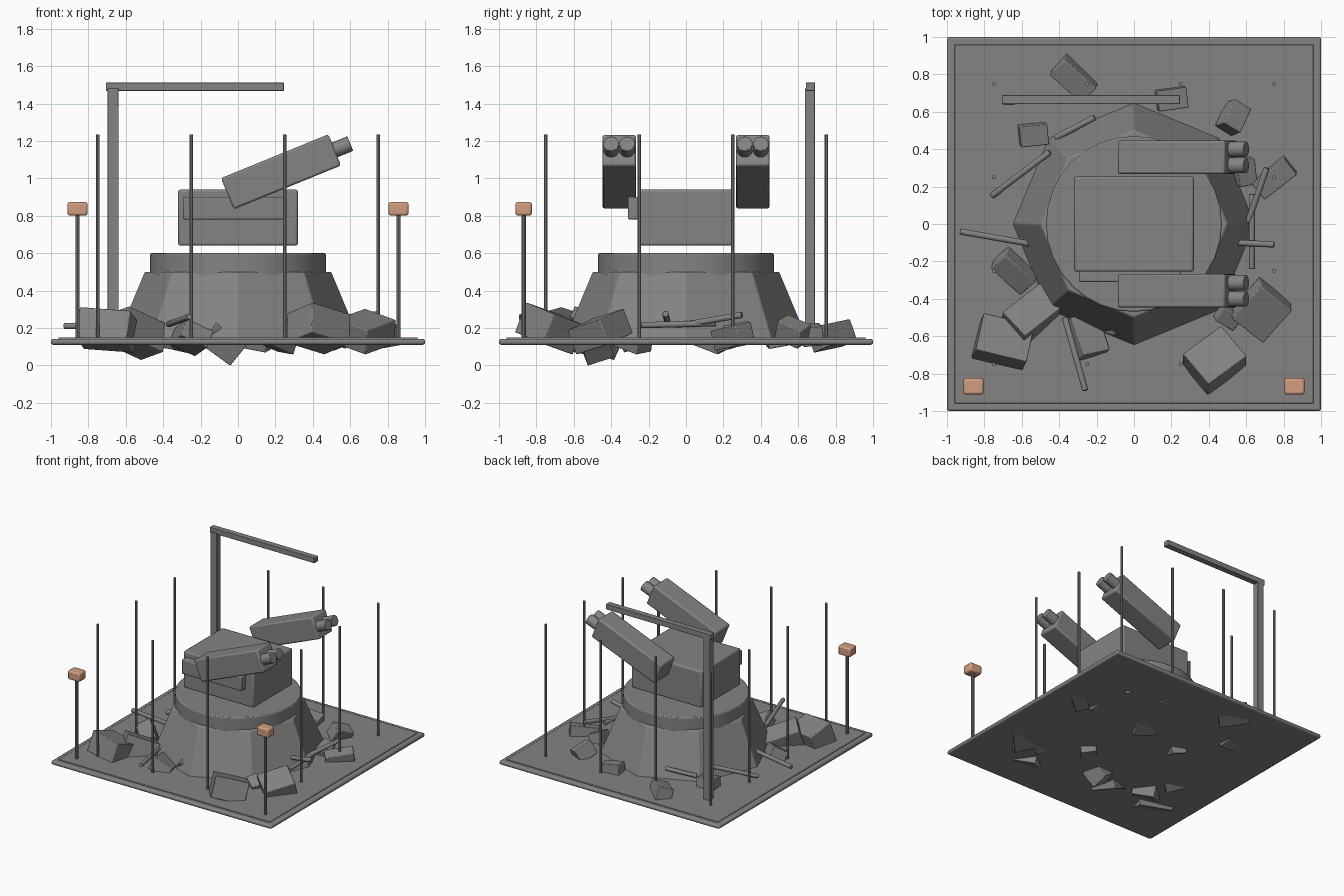
import bpy, math
from mathutils import Vector, Euler


def material(name, colour):
    m = bpy.data.materials.new(name)
    m.diffuse_color = (*colour, 1)
    return m


GREY = material("concrete grey", (0.235, 0.23, 0.223))
TAN = material("lamp tan", (0.64, 0.345, 0.215))


def finish(ob, name, mat, bevel=0.0, segments=2):
    ob.name = name
    ob.data.materials.append(mat)
    if bevel:
        mod = ob.modifiers.new("soft edges", 'BEVEL')
        mod.width, mod.segments = bevel, segments
        mod.limit_method = 'ANGLE'
    bpy.ops.object.shade_smooth_by_angle(angle=math.radians(35))
    return ob


def box(name, centre, size, rot=(0, 0, 0), mat=GREY, bevel=0.008):
    bpy.ops.mesh.primitive_cube_add(size=1, location=centre)
    ob = bpy.context.object
    ob.scale = size
    bpy.ops.object.transform_apply(location=False, rotation=False, scale=True)
    ob.rotation_euler = rot
    return finish(ob, name, mat, bevel)


def span(name, lo, hi, mat=GREY, bevel=0.008):
    lo, hi = Vector(lo), Vector(hi)
    return box(name, (lo + hi) / 2, hi - lo, mat=mat, bevel=bevel)


def rod(name, a, b, r, sides=10, bevel=0.0):
    a, b = Vector(a), Vector(b)
    d = b - a
    bpy.ops.mesh.primitive_cylinder_add(vertices=sides, radius=r, depth=d.length,
                                        location=(a + b) / 2)
    ob = bpy.context.object
    ob.rotation_euler = d.to_track_quat('Z', 'Y').to_euler()
    return finish(ob, name, GREY, bevel)


# Ground slab with a slightly inset upper layer
span("ground_slab", (-1, -1, 0.11), (1, 1, 0.142), bevel=0.012)
span("slab_top", (-0.96, -0.96, 0.12), (0.96, 0.96, 0.149), bevel=0.004)

# Eight-sided tapered pedestal and round collar
bpy.ops.mesh.primitive_cone_add(vertices=8, radius1=0.65, radius2=0.5, depth=0.36,
                                location=(0, 0, 0.32))
finish(bpy.context.object, "pedestal", GREY, 0.008)
rod("collar", (0, 0, 0.45), (0, 0, 0.6), 0.47, sides=32, bevel=0.008)

# Turret housing with side plate
span("turret_housing", (-0.32, -0.255, 0.64), (0.32, 0.255, 0.94), bevel=0.012)
span("turret_side_plate", (-0.295, -0.31, 0.78), (0.25, -0.25, 0.9))

# Two raised launcher pods with twin tubes
TILT = math.radians(22.2)
along = Vector((math.cos(TILT), 0, math.sin(TILT)))
for side, label in ((-1, "front"), (1, "back")):
    c = Vector((0.23, side * 0.357, 1.035))
    box(label + "_pod", c, (0.62, 0.18, 0.18), (0, -TILT, 0), bevel=0.012)
    for dy in (-0.043, 0.043):
        off = Vector((0, dy, 0))
        rod(label + "_tube", c + off + along * 0.29, c + off + along * 0.4,
            0.042, sides=20, bevel=0.004)

# Crane mast and arm
span("crane_mast", (-0.697, 0.635, 0.14), (-0.638, 0.69, 1.48), bevel=0.004)
span("crane_arm", (-0.707, 0.642, 1.468), (0.245, 0.69, 1.513), bevel=0.004)

# Ring of thin poles along a square, one corner missing
grid = (-0.75, -0.25, 0.25, 0.75)
for x in grid:
    for y in grid:
        if max(abs(x), abs(y)) > 0.5 and (x, y) != (0.75, -0.75):
            rod("perimeter_pole", (x, y, 0.12), (x, y, 1.235), 0.0105)

# Two warning lamps on posts
for s in (-1, 1):
    rod("lamp_post", (s * 0.858, -0.868, 0.13), (s * 0.858, -0.868, 0.81), 0.0125)
    box("lamp", (s * 0.858, -0.868, 0.837), (0.108, 0.088, 0.072), mat=TAN, bevel=0.012)


# Broken blocks: x, y, lowest z, size xyz, tilt x, tilt y, turn
def rubble(x, y, low, sx, sy, sz, rx, ry, rz):
    rot = Euler([math.radians(v) for v in (rx, ry, rz)])
    m = rot.to_matrix()
    half = (abs(m[2][0]) * sx + abs(m[2][1]) * sy + abs(m[2][2]) * sz) / 2
    box("rubble_block", (x, y, low + half - 0.003), (sx, sy, sz), rot, bevel=0.005)


for r in (
    (-0.32, 0.78, 0.07, 0.23, 0.12, 0.12, 18, 8, -42),
    (0.20, 0.67, 0.10, 0.16, 0.11, 0.10, 6, 8, 8),
    (0.53, 0.57, 0.09, 0.15, 0.11, 0.11, 20, 22, 65),
    (-0.54, 0.48, 0.09, 0.15, 0.11, 0.12, 10, 6, 6),
    (0.75, 0.25, 0.08, 0.22, 0.11, 0.11, 10, -8, 38),
    (0.59, 0.28, 0.09, 0.10, 0.14, 0.10, 12, 20, 10),
    (-0.64, -0.25, 0.07, 0.22, 0.12, 0.10, 28, 15, -42),
    (-0.55, -0.49, 0.03, 0.27, 0.18, 0.17, -15, 20, 38),
    (-0.70, -0.63, 0.07, 0.28, 0.21, 0.17, -18, 4, -14),
    (-0.25, -0.60, 0.05, 0.16, 0.22, 0.10, -14, 25, 12),
    (0.43, -0.73, 0.06, 0.26, 0.22, 0.17, -16, 14, 36),
    (0.68, -0.46, 0.06, 0.22, 0.24, 0.14, 14, 16, -38),
    (0.50, -0.49, 0.08, 0.12, 0.09, 0.10, 15, 20, -30),
):
    rubble(*r)
# Blocks buried beneath the pedestal
for r in (
    (-0.08, -0.49, 0.0, 0.20, 0.15, 0.14, 22, 35, 15),
    (0.20, -0.30, 0.06, 0.22, 0.12, 0.10, 8, 16, 50),
    (0.10, 0.25, 0.07, 0.18, 0.14, 0.10, 15, 10, -25),
    (-0.30, 0.12, 0.06, 0.20, 0.12, 0.12, 12, 20, 70),
):
    rubble(*r)

# Fallen bars
for a, b in (
    ((-0.93, -0.04, 0.21), (-0.56, -0.105, 0.22)),
    ((-0.76, 0.15, 0.16), (-0.45, 0.385, 0.26)),
    ((-0.42, 0.46, 0.19), (-0.21, 0.57, 0.24)),
    ((0.55, -0.10, 0.24), (0.75, -0.11, 0.275)),
    ((0.71, 0.30, 0.27), (0.61, 0.01, 0.22)),
    ((-0.37, -0.50, 0.22), (-0.26, -0.89, 0.26)),
    ((0.63, -0.24, 0.215), (0.63, 0.16, 0.225)),
):
    rod("fallen_bar", a, b, 0.017, sides=10, bevel=0.003)
